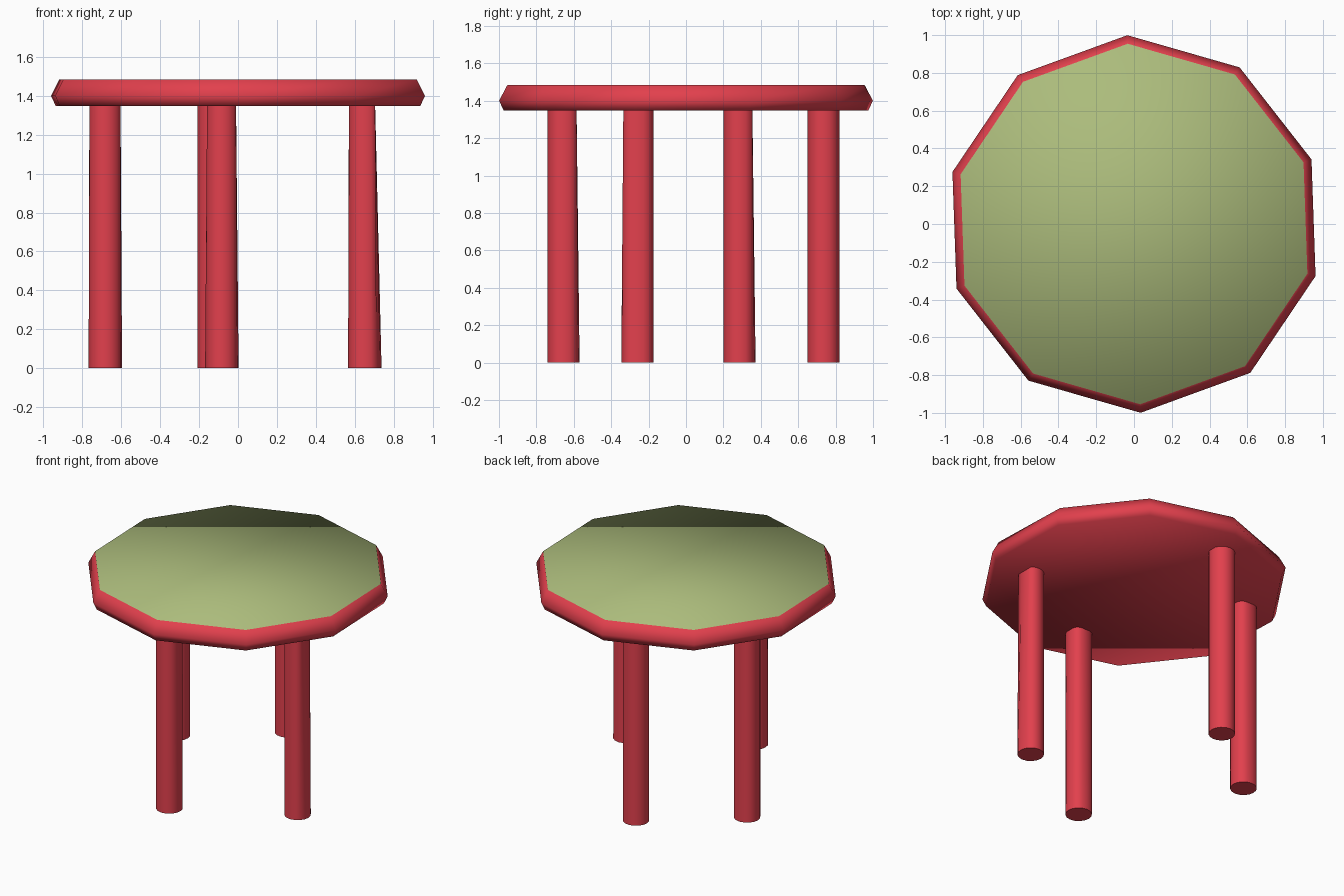
import bpy, bmesh, math

if "Cube" in bpy.data.objects:
    bpy.data.objects.remove(bpy.data.objects["Cube"])


def material(name, rgb):
    m = bpy.data.materials.new(name)
    m.diffuse_color = (*rgb, 1.0)
    m.use_nodes = True
    m.node_tree.nodes["Principled BSDF"].inputs["Base Color"].default_value = m.diffuse_color
    return m


RED = material("red paint", (0.76, 0.051, 0.074))
GREEN = material("green cushion", (0.41, 0.50, 0.20))


def make_object(name, bm, mats):
    bmesh.ops.recalc_face_normals(bm, faces=bm.faces)
    mesh = bpy.data.meshes.new(name)
    for f in bm.faces:
        f.smooth = True
    bm.to_mesh(mesh)
    bm.free()
    for m in mats:
        mesh.materials.append(m)
    ob = bpy.data.objects.new(name, mesh)
    bpy.context.collection.objects.link(ob)
    return ob


def bridge(bm, low, high):
    n = len(low)
    for i in range(n):
        j = (i + 1) % n
        bm.faces.new((low[i], low[j], high[j], high[i]))


# Ten-sided seat with a bevelled rim; the top face is green
SIDES, TURN = 10, math.radians(92)
bm = bmesh.new()
rings = []
for r, z in ((0.975, 1.348), (1.0, 1.40), (0.955, 1.485)):
    rings.append([bm.verts.new((r * math.cos(TURN + math.tau * i / SIDES),
                                r * math.sin(TURN + math.tau * i / SIDES), z))
                  for i in range(SIDES)])
for low, high in zip(rings, rings[1:]):
    bridge(bm, low, high)
bm.faces.new(rings[0])
bm.faces.new(rings[-1]).material_index = 1
make_object("seat", bm, (RED, GREEN))


# Round legs, each with its upper end trimmed flat on some sides
def leg(name, x, y, trim):
    x_min, x_max, y_min, y_max = trim
    n, r = 16, 0.086
    bm = bmesh.new()
    low, high = [], []
    for i in range(n):
        a = math.tau * i / n
        dx, dy = r * math.cos(a), r * math.sin(a)
        low.append(bm.verts.new((x + dx, y + dy, 0)))
        high.append(bm.verts.new((x + min(max(dx, x_min), x_max),
                                  y + min(max(dy, y_min), y_max), 1.349)))
    bridge(bm, low, high)
    foot = bm.faces.new(low)
    for e in foot.edges:
        e.smooth = False
    make_object(name, bm, (RED,))


F = 0.09  # no trimming on that side
leg("front_leg", -0.083, -0.655, (-0.076, 0.073, -F, 0.07))
leg("right_leg", 0.652, -0.26, (-0.082, 0.053, -0.075, F))
leg("left_leg", -0.682, 0.286, (-0.082, 0.078, -F, 0.069))
leg("back_leg", -0.122, 0.736, (-F, 0.08, -F, F))
